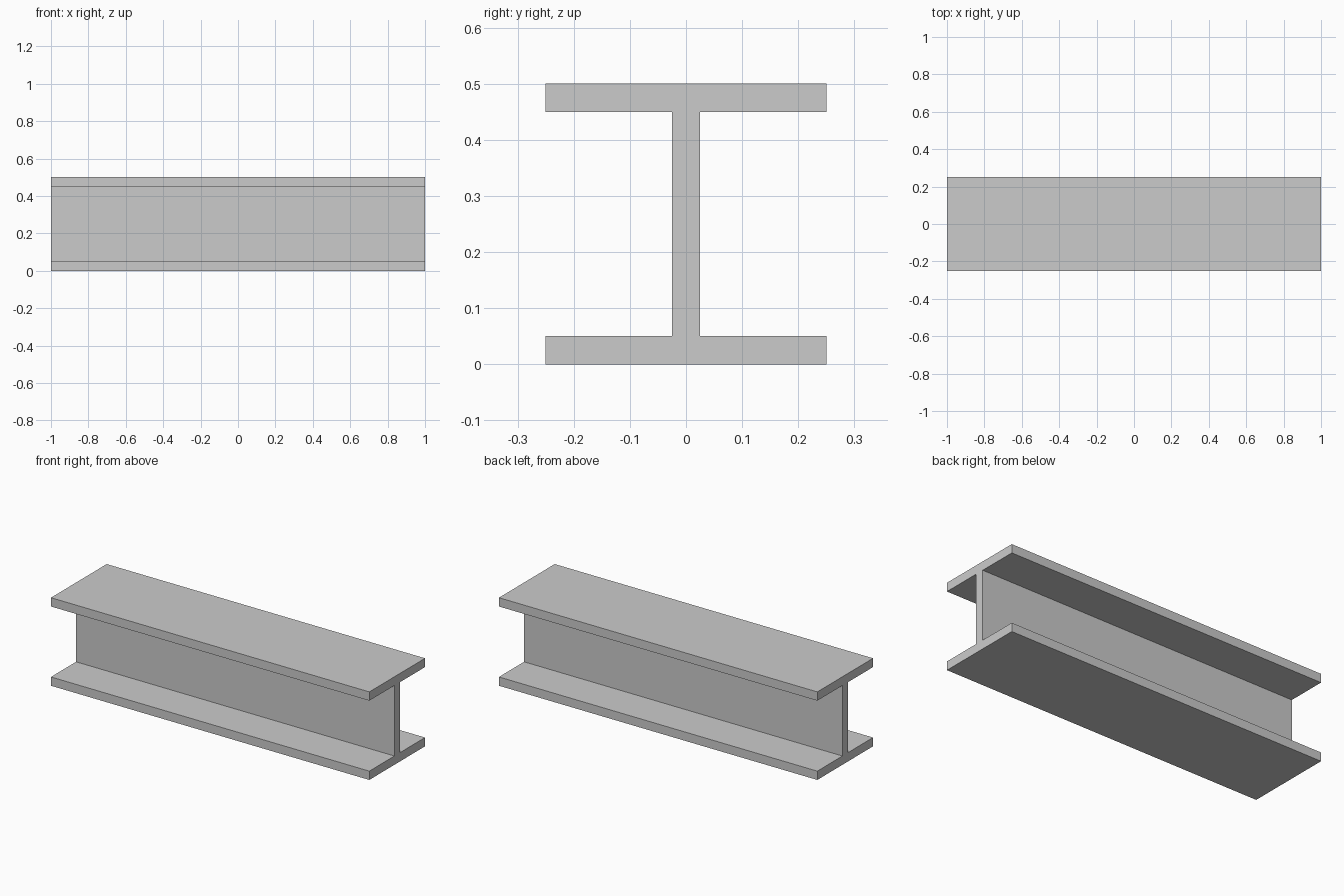
import bpy, bmesh

if "Cube" in bpy.data.objects:
    bpy.data.objects.remove(bpy.data.objects["Cube"])

LENGTH, WIDTH, HEIGHT, THICK = 2.0, 0.5, 0.5, 0.05

# Right half of the I cross-section (y, z), mirrored to close the outline
half = [(WIDTH / 2, 0), (WIDTH / 2, THICK), (THICK / 2, THICK),
        (THICK / 2, HEIGHT - THICK), (WIDTH / 2, HEIGHT - THICK), (WIDTH / 2, HEIGHT)]
profile = half + [(-y, z) for y, z in reversed(half)]

# Extrude the profile along x
bm = bmesh.new()
face = bm.faces.new([bm.verts.new((-LENGTH / 2, y, z)) for y, z in profile])
extruded = bmesh.ops.extrude_face_region(bm, geom=[face], use_keep_orig=True)
moved = [v for v in extruded["geom"] if isinstance(v, bmesh.types.BMVert)]
bmesh.ops.translate(bm, verts=moved, vec=(LENGTH, 0, 0))
bmesh.ops.recalc_face_normals(bm, faces=bm.faces)

# Beam object
mesh = bpy.data.meshes.new("i_beam")
bm.to_mesh(mesh)
bm.free()
beam = bpy.data.objects.new("i_beam", mesh)
bpy.context.collection.objects.link(beam)
